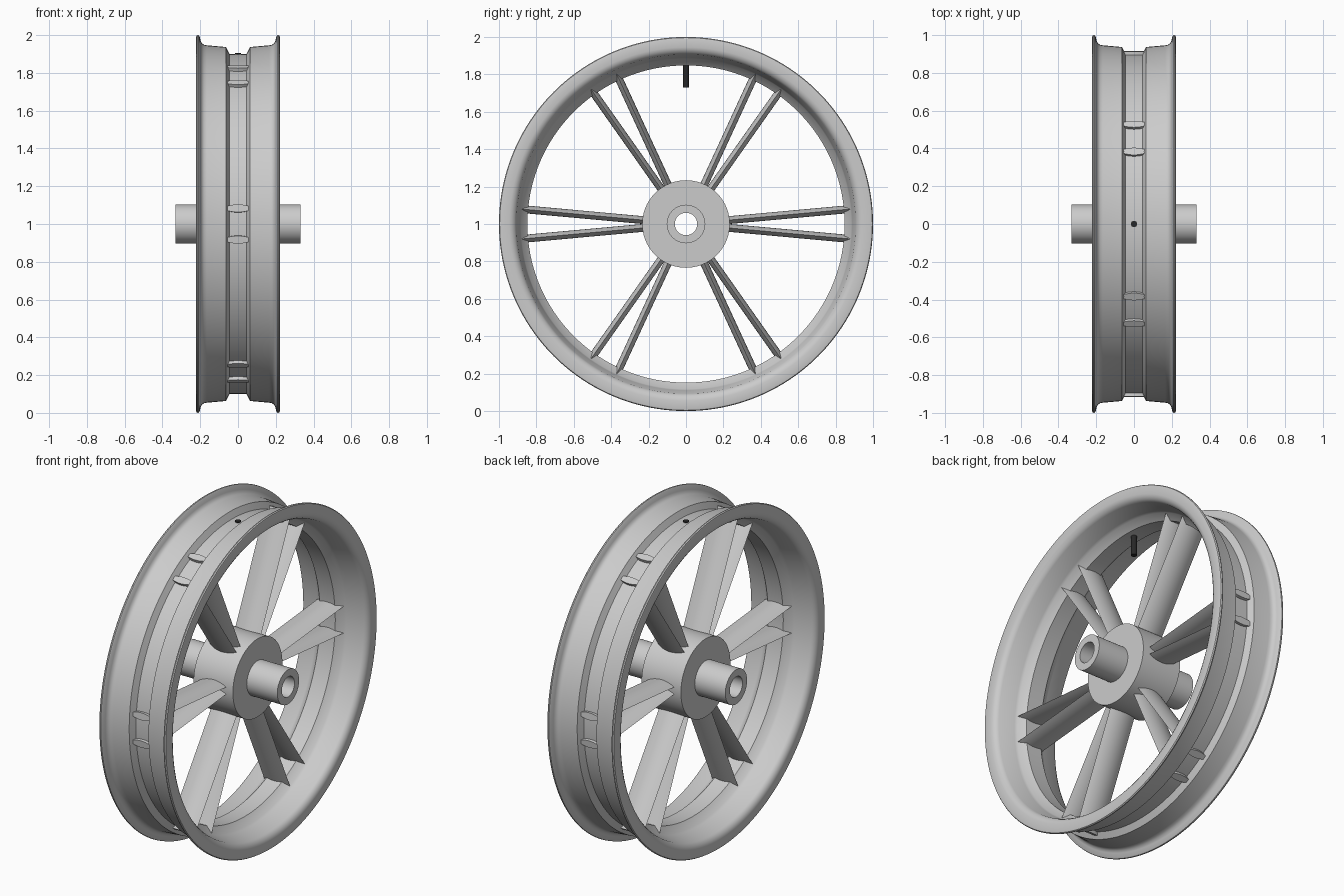
import bpy, bmesh, math
from mathutils import Matrix, Vector

if "Cube" in bpy.data.objects:
    bpy.data.objects.remove(bpy.data.objects["Cube"])

CENTRE = Vector((0, 0, 1))


def finish(bm, name, angle=30):
    bmesh.ops.recalc_face_normals(bm, faces=bm.faces)
    mesh = bpy.data.meshes.new(name)
    bm.to_mesh(mesh)
    bm.free()
    ob = bpy.data.objects.new(name, mesh)
    bpy.context.collection.objects.link(ob)
    bpy.ops.object.select_all(action='DESELECT')
    ob.select_set(True)
    bpy.context.view_layer.objects.active = ob
    bpy.ops.object.shade_smooth_by_angle(angle=math.radians(angle))
    return ob


def lathe(name, profile, steps):
    """Revolve a closed (x, radius) profile around the wheel axis."""
    bm = bmesh.new()
    rings = []
    for i in range(steps):
        a = 2 * math.pi * i / steps
        rings.append([bm.verts.new(CENTRE + Vector((x, r * math.cos(a), r * math.sin(a))))
                      for x, r in profile])
    n = len(profile)
    for i in range(steps):
        p, q = rings[i], rings[(i + 1) % steps]
        for j in range(n):
            k = (j + 1) % n
            bm.faces.new((p[j], p[k], q[k], q[j]))
    return finish(bm, name)


def mirrored(half):
    """Complete a half profile with its mirror image in x."""
    return half + [(-x, r) for x, r in reversed(half)]


# Rim: drop-centre well, bead seats and rounded flanges
rim_half = [(0.045, 0.90), (0.064, 0.937), (0.165, 0.946), (0.18, 0.949), (0.191, 0.957),
            (0.198, 0.97), (0.203, 0.993), (0.208, 0.999), (0.214, 1.0), (0.220, 0.996),
            (0.222, 0.988), (0.222, 0.945), (0.219, 0.932), (0.210, 0.917), (0.195, 0.907),
            (0.10, 0.889), (0.085, 0.883), (0.05, 0.848)]
lathe("rim", mirrored(rim_half), 160)

# Hub drum with hollow axle stubs
hub_half = [(0.13, 0.234), (0.13, 0.103), (0.332, 0.103), (0.332, 0.06)]
lathe("hub", mirrored(hub_half), 80)

# Spokes: lens-shaped blades in six radial pairs
HALF_W, HALF_T, SEG = 0.085, 0.021, 12
lens = []
for side in (1, -1):
    for i in range(SEG):
        u = side * (1 - 2 * i / SEG)
        lens.append((HALF_W * u, side * HALF_T * (1 - u * u)))


def spoke(name, angle):
    bm = bmesh.new()
    turn = Matrix.Translation(CENTRE) @ Matrix.Rotation(angle, 4, 'X')
    ends = [[bm.verts.new(turn @ Vector((x, r, t))) for x, t in lens] for r in (0.2, 0.918)]
    n = len(lens)
    for j in range(n):
        k = (j + 1) % n
        bm.faces.new((ends[0][j], ends[0][k], ends[1][k], ends[1][j]))
    for end in ends:
        bm.faces.new(end)
    finish(bm, name, 25)


for pair in range(6):
    for side in (-1, 1):
        spoke(f"spoke_{pair}_{'a' if side < 0 else 'b'}",
              math.radians(60 * pair + side * 5.2))

# Valve stem: dark rod through the top of the rim
bm = bmesh.new()
bmesh.ops.create_cone(bm, cap_ends=True, segments=24, radius1=0.017, radius2=0.017,
                      depth=0.175, matrix=Matrix.Translation((0, 0, 1.8175)))
valve = finish(bm, "valve_stem")
dark = bpy.data.materials.new("dark_rubber")
dark.diffuse_color = (0.02, 0.02, 0.02, 1)
dark.use_nodes = True
dark.node_tree.nodes["Principled BSDF"].inputs["Base Color"].default_value = dark.diffuse_color
valve.data.materials.append(dark)
